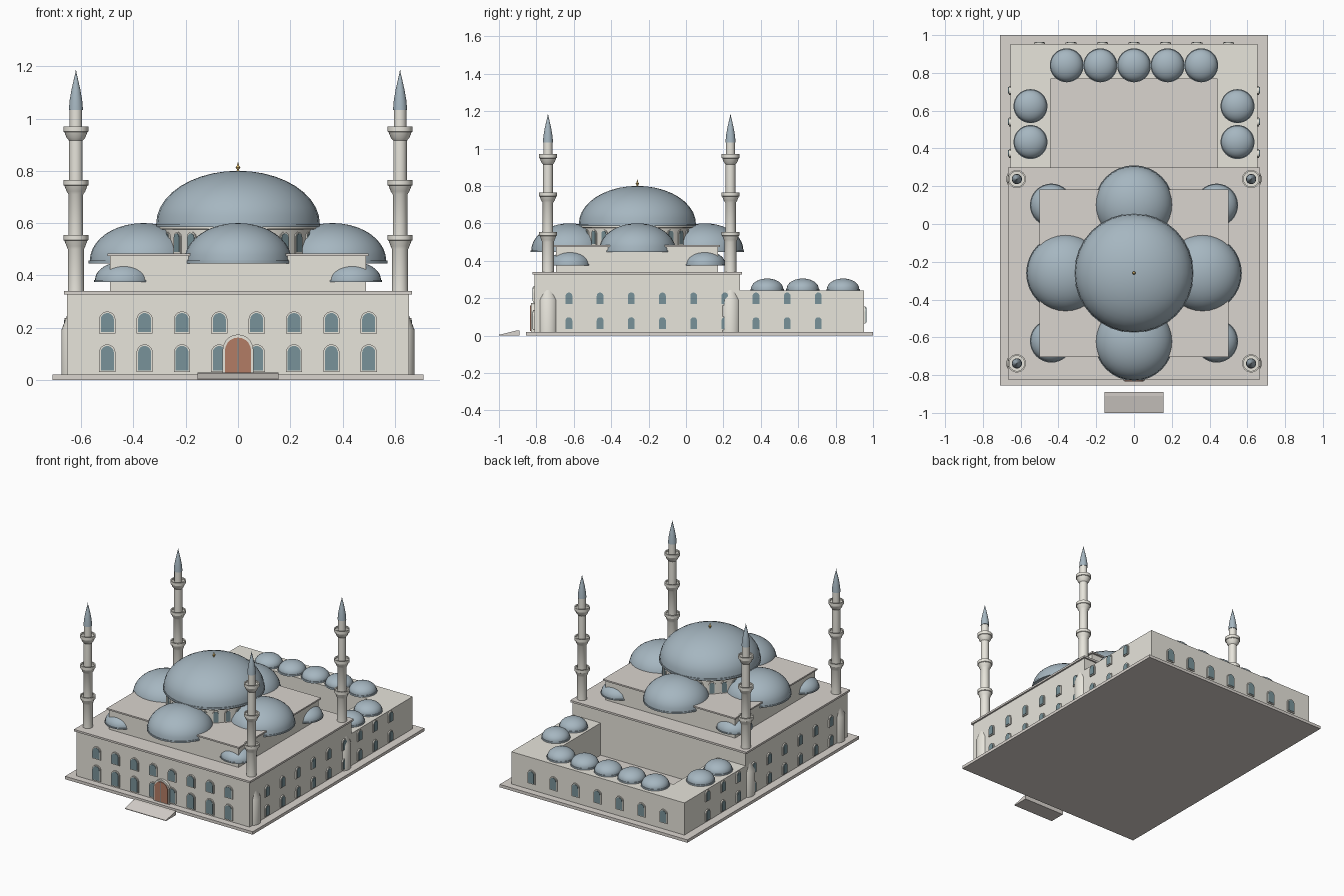
import bpy, bmesh
from math import sin, cos, pi, radians
from mathutils import Matrix, Vector

if "Cube" in bpy.data.objects:
    bpy.data.objects.remove(bpy.data.objects["Cube"])


def material(name, rgb):
    m = bpy.data.materials.new(name)
    m.diffuse_color = (*rgb, 1)
    m.use_nodes = True
    m.node_tree.nodes["Principled BSDF"].inputs["Base Color"].default_value = m.diffuse_color
    return m


WALL = material("cream_stone", (0.80, 0.78, 0.71))
STONE = material("paving_stone", (0.70, 0.66, 0.62))
LEAD = material("lead_roof", (0.38, 0.47, 0.53))
GLASS = material("window_glass", (0.19, 0.29, 0.32))
WOOD = material("door_wood", (0.45, 0.20, 0.13))
GOLD = material("gilding", (0.75, 0.50, 0.15))
CY = -0.26  # centre of the prayer hall in y


def finish(name, bm, mat, smooth=False):
    bmesh.ops.recalc_face_normals(bm, faces=bm.faces)
    me = bpy.data.meshes.new(name)
    bm.to_mesh(me)
    bm.free()
    me.materials.append(mat)
    ob = bpy.data.objects.new(name, me)
    bpy.context.collection.objects.link(ob)
    if smooth:
        bpy.ops.object.select_all(action='DESELECT')
        bpy.context.view_layer.objects.active = ob
        ob.select_set(True)
        bpy.ops.object.shade_smooth_by_angle(angle=radians(35))
    return ob


def add_prism(bm, pts, vec):
    """Closed prism: outline points pushed along vec."""
    a = [bm.verts.new(p) for p in pts]
    b = [bm.verts.new(Vector(p) + Vector(vec)) for p in pts]
    bm.faces.new(a)
    bm.faces.new(b)
    for i in range(len(a)):
        j = (i + 1) % len(a)
        bm.faces.new((a[i], a[j], b[j], b[i]))


def box(name, x, y0, y1, z0, z1, mat):
    bm = bmesh.new()
    add_prism(bm, [(-x, y0, z0), (x, y0, z0), (x, y1, z0), (-x, y1, z0)], (0, 0, z1 - z0))
    return finish(name, bm, mat)


def add_arch(bm, x, y, ang, w, z0, z1, front, back=0.02):
    """Round-headed panel at (x, y) facing direction ang, from -back to +front."""
    h = w / 2
    prof = [(-h, z0), (h, z0)] + [(h * cos(t * pi / 10), z1 - h + h * sin(t * pi / 10)) for t in range(11)]
    n = Vector((cos(ang), sin(ang), 0))
    u = Vector((-sin(ang), cos(ang), 0))
    add_prism(bm, [Vector((x, y, z)) + u * s - n * back for s, z in prof], n * (front + back))


def windows(name, spots, w, z0, z1):
    """Framed windows; each spot is (x, y, facing angle)."""
    frames, panes = bmesh.new(), bmesh.new()
    for x, y, a in spots:
        add_arch(frames, x, y, a, w + 0.012, z0 - 0.006, z1 + 0.006, 0.008)
        add_arch(panes, x, y, a, w, z0, z1, 0.011)
    finish(name + "_frames", frames, WALL)
    finish(name + "_panes", panes, GLASS)


def lathe(name, prof, places, mat, seg=32):
    """Spin an (r, z) profile round z at each place."""
    bm = bmesh.new()
    for px, py in places:
        rings = []
        for r, z in prof:
            if r < 1e-5:
                rings.append([bm.verts.new((px, py, z))])
            else:
                rings.append([bm.verts.new((px + r * cos(2 * pi * i / seg), py + r * sin(2 * pi * i / seg), z))
                              for i in range(seg)])
        for a, b in zip(rings, rings[1:]):
            for i in range(seg):
                j = (i + 1) % seg
                if len(a) == 1:
                    bm.faces.new((a[0], b[i], b[j]))
                elif len(b) == 1:
                    bm.faces.new((a[i], a[j], b[0]))
                else:
                    bm.faces.new((a[i], a[j], b[j], b[i]))
    return finish(name, bm, mat, True)


def domes(name, r, z0, z1, places, rim=0.01):
    n = 10
    prof = [(0, z0), (r + 0.004, z0), (r + 0.004, z0 + rim), (r, z0 + rim)]
    prof += [(r * cos(k * pi / 2 / n), z0 + rim + (z1 - z0 - rim) * sin(k * pi / 2 / n)) for k in range(1, n)]
    lathe(name, prof + [(0, z1)], places, LEAD)


# Platform and entrance ramp
box("platform", 0.71, -0.855, 1.0, 0, 0.02, STONE)
bm = bmesh.new()
add_prism(bm, [(-0.155, -1.0, 0), (-0.155, -0.89, 0), (-0.155, -0.89, 0.028), (-0.155, -0.91, 0.026),
               (-0.155, -1.0, 0.004)], (0.31, 0, 0))
finish("entrance_ramp", bm, STONE)

# Prayer hall and upper tier with their roof slabs
box("hall", 0.655, -0.81, 0.29, 0.02, 0.327, WALL)
box("hall_roof", 0.666, -0.822, 0.30, 0.327, 0.34, STONE)
box("upper_tier", 0.49, CY - 0.435, CY + 0.43, 0.34, 0.474, WALL)
box("upper_tier_roof", 0.50, CY - 0.445, CY + 0.443, 0.474, 0.484, STONE)

# Courtyard wings, a U round the open court
bm = bmesh.new()
u = [(-0.655, 0.29), (-0.655, 0.953), (0.655, 0.953), (0.655, 0.29),
     (0.443, 0.29), (0.443, 0.768), (-0.443, 0.768), (-0.443, 0.29)]
add_prism(bm, [(x, y, 0.02) for x, y in u], (0, 0, 0.22))
finish("courtyard_wings", bm, WALL)

# Drum, its windows, the main dome and finial
lathe("drum", [(0, 0.47), (0.29, 0.47), (0.29, 0.575), (0.308, 0.577), (0.308, 0.59), (0, 0.59)],
      [(0, CY)], WALL, 48)
ring = [radians(7.5 + 15 * i) for i in range(24)]
windows("drum_window", [(0.286 * cos(a), CY + 0.286 * sin(a), a) for a in ring], 0.03, 0.49, 0.56)
domes("main_dome", 0.313, 0.585, 0.80, [(0, CY)], 0.012)
lathe("finial", [(0, 0.79), (0.006, 0.795), (0.004, 0.805), (0.009, 0.812), (0.004, 0.82), (0, 0.836)],
      [(0, CY)], GOLD, 12)

# Half domes, corner domes and courtyard domes
domes("side_domes", 0.205, 0.446, 0.60, [(0, CY - 0.362), (0, CY + 0.362), (-0.362, CY), (0.362, CY)])
domes("corner_domes", 0.11, 0.375, 0.453, [(sx * 0.437, CY + sy * 0.36) for sx in (-1, 1) for sy in (-1, 1)], 0.008)
court = [(0.178 * i, 0.84) for i in range(-2, 3)] + [(s * 0.548, y) for s in (-1, 1) for y in (0.434, 0.624)]
domes("courtyard_domes", 0.086, 0.238, 0.305, court, 0.012)

# Minarets: buttress foot, shaft with three balconies, pointed cap
towers = [(sx * 0.62, y) for sx in (-1, 1) for y in (-0.738, 0.238)]
prof = [(0, 0.02), (0.056, 0.02), (0.056, 0.19), (0.031, 0.255)]
for z, r0, r1 in ((0.555, 0.031, 0.028), (0.765, 0.028, 0.026), (0.97, 0.026, 0.024)):
    prof += [(r0, z - 0.055), (0.036, z - 0.043), (0.044, z - 0.022), (0.048, z - 0.02),
             (0.048, z), (0.040, z), (0.040, z - 0.01), (r1, z - 0.01)]
lathe("minarets", prof + [(0.024, 1.037), (0, 1.037)], towers, WALL, 24)
lathe("minaret_caps", [(0, 1.033), (0.027, 1.033), (0.024, 1.07), (0.017, 1.11), (0.008, 1.15),
                       (0.003, 1.17), (0, 1.19)], towers, LEAD, 24)

# Windows: front in two rows, sides in two rows, rear in one
front = [(-0.5 + i / 7, -0.81, -pi / 2) for i in range(8)]
windows("front_lower_window", front, 0.05, 0.036, 0.13)
windows("front_upper_window", front, 0.05, 0.184, 0.256)
sides = [(s * 0.655, -0.626 + 0.1667 * i, 0 if s > 0 else pi) for s in (-1, 1) for i in range(9)]
windows("side_lower_window", sides, 0.036, 0.036, 0.098)
windows("side_upper_window", sides, 0.036, 0.168, 0.23)
windows("rear_window", [(-0.5 + i / 6, 0.953, pi / 2) for i in range(7)], 0.045, 0.07, 0.15)

# Portal with double door
bm = bmesh.new()
add_arch(bm, 0, -0.81, -pi / 2, 0.118, 0.02, 0.174, 0.018)
finish("portal_frame", bm, WALL)
bm = bmesh.new()
add_arch(bm, 0, -0.81, -pi / 2, 0.1, 0.025, 0.162, 0.023)
finish("door", bm, WOOD)
box("door_seam", 0.0012, -0.834, -0.82, 0.025, 0.158, GLASS)
